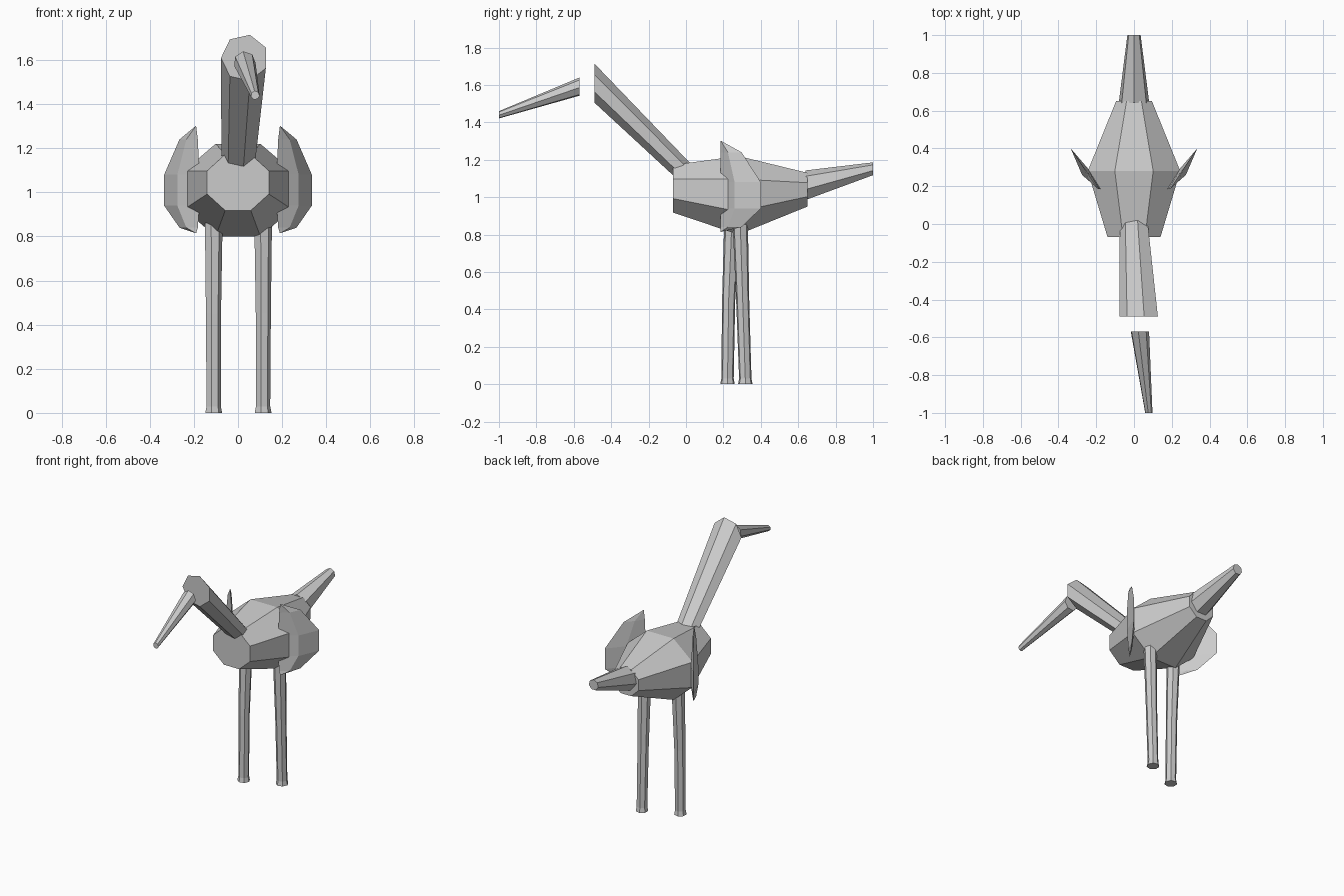
import bpy
import bmesh
from math import cos, sin, pi, radians

if "Cube" in bpy.data.objects:
    bpy.data.objects.remove(bpy.data.objects["Cube"], do_unlink=True)

GREY = (0.6, 0.6, 0.6, 1)
grey = bpy.data.materials.new("plain_grey")
grey.use_nodes = True
grey.diffuse_color = GREY
grey.node_tree.nodes["Principled BSDF"].inputs["Base Color"].default_value = GREY


def skin(name, rings):
    """Join a row of equal point rings into a closed, flat-shaded solid."""
    bm = bmesh.new()
    loops = [[bm.verts.new(p) for p in ring] for ring in rings]
    n = len(loops[0])
    for a, b in zip(loops, loops[1:]):
        for i in range(n):
            j = (i + 1) % n
            bm.faces.new((a[i], a[j], b[j], b[i]))
    bm.faces.new(loops[0])
    bm.faces.new(loops[-1])
    bmesh.ops.recalc_face_normals(bm, faces=bm.faces)
    mesh = bpy.data.meshes.new(name)
    bm.to_mesh(mesh)
    bm.free()
    mesh.materials.append(grey)
    obj = bpy.data.objects.new(name, mesh)
    bpy.context.collection.objects.link(obj)
    return obj


def ring(centre, rx, rv, sides, turn, upright):
    """Polygon facing along y when upright, otherwise lying flat."""
    x, y, z = centre
    pts = []
    for i in range(sides):
        a = radians(turn) + 2 * pi * i / sides
        u, v = rx * cos(a), rv * sin(a)
        pts.append((x + u, y, z + v) if upright else (x + u, y + v, z))
    return pts


def tube(name, stations, sides=7, turn=90, upright=True):
    skin(name, [ring(c, r, r, sides, turn, upright) for c, r in stations])


# Body: three octagonal sections, given by half width and half height
flat = 1 / cos(pi / 8)
sections = [(-0.07, 1.045, 0.14, 0.127), (0.28, 1.01, 0.245, 0.21), (0.65, 1.04, 0.095, 0.09)]
skin("body", [ring((0, y, z), w * flat, h * flat, 8, 22.5, True) for y, z, w, h in sections])

# Neck, beak and tail
tube("neck", [((0.0, 0.05, 1.08), 0.075), ((0.03, -0.49, 1.61), 0.107)], turn=180)
tube("beak", [((0.03, -0.57, 1.59), 0.05), ((0.078, -1.0, 1.44), 0.02)], turn=98)
tube("tail", [((0, 0.64, 1.06), 0.083), ((0, 1.0, 1.15), 0.036)])

# Legs: slightly bent, with a small flare at the foot
for side, name, hip, knee, foot in ((1, "left_leg", 0.29, 0.303, 0.317),
                                    (-1, "right_leg", 0.245, 0.228, 0.222)):
    tube(name, [((side * 0.112, hip, 0.86), 0.042),
                ((side * 0.113, knee, 0.45), 0.036),
                ((side * 0.112, foot, 0.03), 0.034),
                ((side * 0.112, foot, 0.0), 0.04)], turn=0, upright=False)

# Wings: curved blades, stacked by height and reach
profile = [(0, 0), (0.10, 0.075), (0.16, 0.215), (0.07, 0.11)]
levels = [(1.30, 0.02), (1.24, 0.52), (1.08, 1), (0.94, 1), (0.84, 0.52), (0.815, 0.02)]
for side, name in ((1, "left_wing"), (-1, "right_wing")):
    skin(name, [[(side * (0.19 - 0.015 * s + px * s), 0.185 + py * s, z)
                 for px, py in profile] for z, s in levels])
